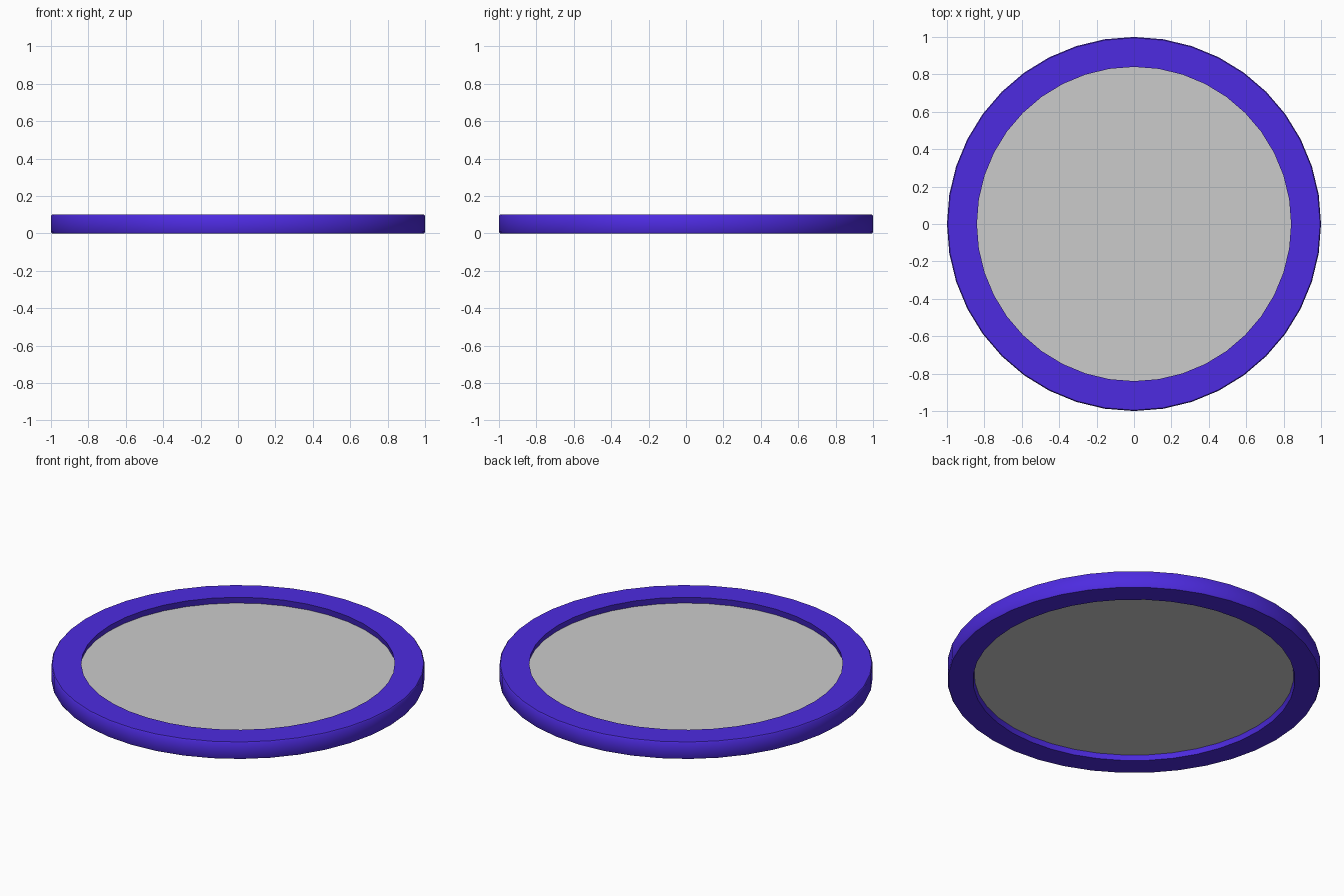
import bpy, math

if "Cube" in bpy.data.objects:
    bpy.data.objects.remove(bpy.data.objects["Cube"])

SIDES = 40


def lathe(name, profile, closed):
    """Spin an (r, z) profile, listed counter-clockwise, around z."""
    verts = [(r * math.cos(math.tau * i / SIDES), r * math.sin(math.tau * i / SIDES), z)
             for i in range(SIDES) for r, z in profile]
    n = len(profile)
    faces = []
    for i in range(SIDES):
        a, b = i * n, (i + 1) % SIDES * n
        for j in range(n if closed else n - 1):
            k = (j + 1) % n
            faces.append((a + j, b + j, b + k, a + k))
    if not closed:  # flat end caps
        faces.append([i * n for i in reversed(range(SIDES))])
        faces.append([i * n + n - 1 for i in range(SIDES)])
    mesh = bpy.data.meshes.new(name)
    mesh.from_pydata(verts, [], faces)
    obj = bpy.data.objects.new(name, mesh)
    bpy.context.collection.objects.link(obj)
    bpy.context.view_layer.objects.active = obj
    obj.select_set(True)
    bpy.ops.object.shade_smooth_by_angle(angle=math.radians(50))
    obj.select_set(False)
    return obj


# Outer rim: softened outer edges, inner wall leaning in towards the top
rim = lathe("rim", [(0.863, 0), (0.995, 0), (1, 0.008), (1, 0.094),
                    (0.995, 0.1), (0.84, 0.1)], True)
blue = bpy.data.materials.new("violet_blue")
blue.diffuse_color = (0.075, 0.024, 0.75, 1)
blue.use_nodes = True
blue.node_tree.nodes["Principled BSDF"].inputs["Base Color"].default_value = blue.diffuse_color
rim.data.materials.append(blue)

# Recessed plate, its edge buried in the rim
lathe("plate", [(0.875, 0.03), (0.875, 0.062)], False)
